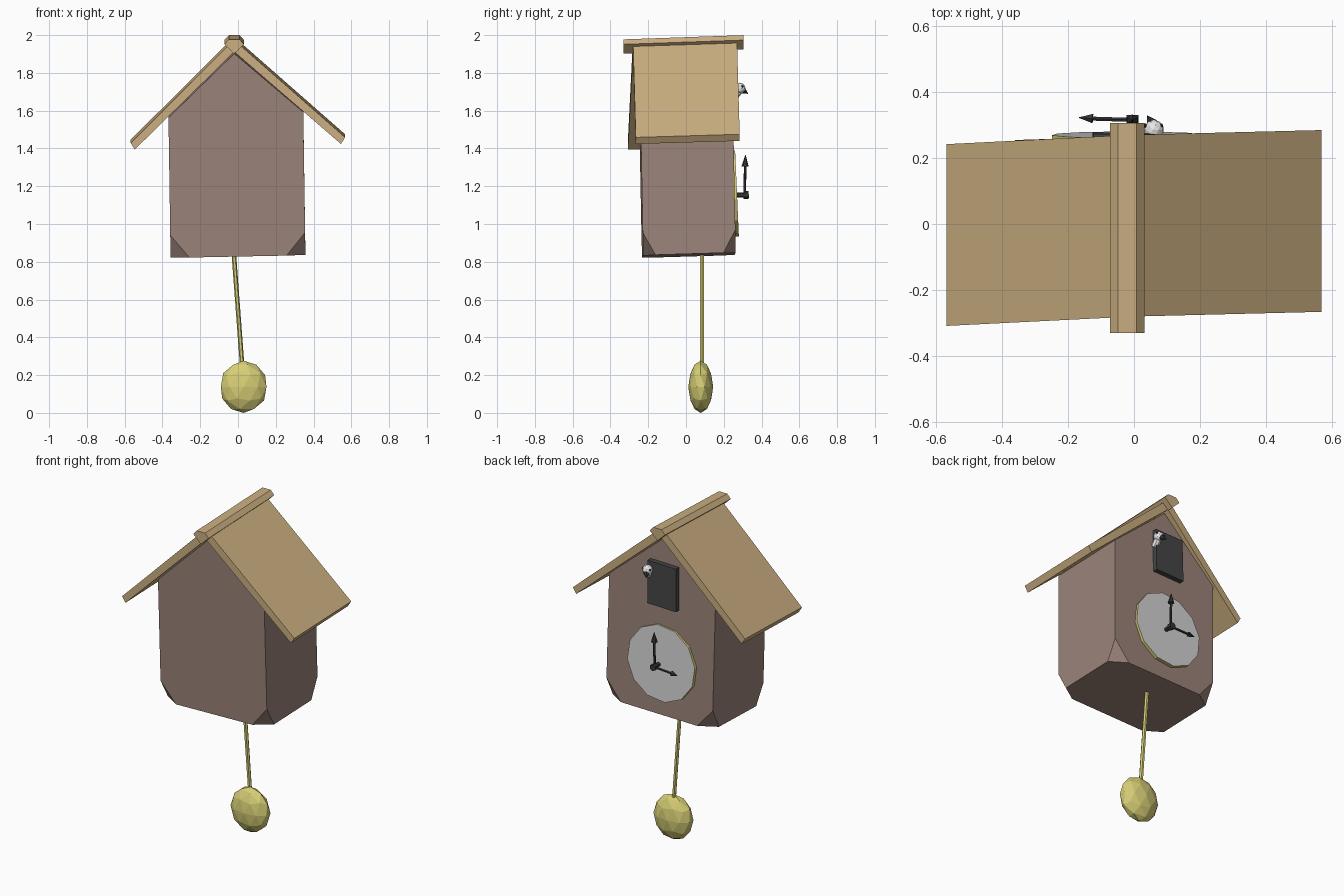
import bpy, bmesh, math
from mathutils import Vector, Matrix

if "Cube" in bpy.data.objects:
    bpy.data.objects.remove(bpy.data.objects["Cube"])


def mat(name, r, g, b):
    m = bpy.data.materials.new(name)
    m.diffuse_color = (r, g, b, 1)
    m.use_nodes = True
    m.node_tree.nodes["Principled BSDF"].inputs["Base Color"].default_value = m.diffuse_color
    return m


WALL = mat("brown_wall", 0.33, 0.23, 0.195)
ROOF = mat("tan_roof", 0.60, 0.43, 0.22)
BRASS = mat("yellow_brass", 0.68, 0.62, 0.18)
DIAL = mat("pale_grey_dial", 0.65, 0.65, 0.65)
WHITE = mat("white_feather", 0.8, 0.8, 0.8)
DARK = mat("dark_door", 0.06, 0.06, 0.06)
BLACK = mat("black_hands", 0.035, 0.035, 0.035)


def finish(name, bm, *mats):
    bmesh.ops.recalc_face_normals(bm, faces=bm.faces)
    me = bpy.data.meshes.new(name)
    bm.to_mesh(me)
    bm.free()
    for m in mats:
        me.materials.append(m)
    ob = bpy.data.objects.new(name, me)
    bpy.context.collection.objects.link(ob)
    return ob


def prism(profile, y0, y1):
    """Extrude an x/z profile from y0 to y1."""
    bm = bmesh.new()
    a = [bm.verts.new((x, y0, z)) for x, z in profile]
    b = [bm.verts.new((x, y1, z)) for x, z in profile]
    bm.faces.new(a)
    bm.faces.new(b[::-1])
    n = len(a)
    for i in range(n):
        j = (i + 1) % n
        bm.faces.new((a[i], b[i], b[j], a[j]))
    bmesh.ops.recalc_face_normals(bm, faces=bm.faces)
    return bm


def skew(bm, fn):
    for v in bm.verts:
        v.co = Vector(fn(*v.co))


def add_rod(bm, p, q, r1, r2, sides=6):
    """Tapered rod between two points."""
    p, q = Vector(p), Vector(q)
    d = q - p
    m = Matrix.Translation((p + q) / 2) @ d.to_track_quat('Z', 'Y').to_matrix().to_4x4()
    bmesh.ops.create_cone(bm, cap_ends=True, segments=sides, radius1=r1,
                          radius2=r2, depth=d.length, matrix=m)


def rods(name, m, *parts):
    bm = bmesh.new()
    for part in parts:
        add_rod(bm, *part)
    return finish(name, bm, m)


# House body: gabled block with the four lower corners cut off, leaning a little
W, D = 0.357, 0.245
bm = prism([(-W, 0), (W, 0), (W, 0.758), (-0.004, 1.075), (-W, 0.742)], -D, D)
for sx in (-1, 1):
    for sy in (-1, 1):
        bmesh.ops.bisect_plane(
            bm, geom=bm.verts[:] + bm.edges[:] + bm.faces[:], dist=1e-5,
            plane_co=(sx * W, sy * D, 0.12),
            plane_no=Vector((sx / 0.1, sy / 0.065, -1 / 0.12)).normalized(),
            clear_outer=True)
        bmesh.ops.holes_fill(bm, edges=[e for e in bm.edges if e.is_boundary])
skew(bm, lambda x, y, z: (x - 0.015 * z, y + 0.015 - 0.019 * z + 0.01 * x,
                          z + 0.835 + 0.02 * x + 0.03 * y))
finish("house_body", bm, WALL)

# Roof panels, each set slightly askew
panels = {
    "roof_right": ([(0.005, 1.96), (-0.02, 1.92), (0.545, 1.432), (0.567, 1.467)], 0.025),
    "roof_left": ([(-0.045, 1.96), (-0.02, 1.92), (-0.547, 1.402), (-0.568, 1.438)], 0.05),
}
for name, (profile, turn) in panels.items():
    bm = prism(profile, -0.28, 0.27)
    skew(bm, lambda x, y, z: (x, y + turn * x, z + 0.03 * y))
    finish(name, bm, ROOF)

# Ridge beam
bm = prism([(-0.048, 1.989), (0.008, 1.989), (0.032, 1.963), (-0.02, 1.913), (-0.072, 1.963)],
           -0.33, 0.305)
skew(bm, lambda x, y, z: (x, y, z + 0.035 * y))
finish("ridge_beam", bm, ROOF)

# Clock dial: brass rim, pale face
bm = bmesh.new()
bmesh.ops.create_cone(bm, cap_ends=True, segments=12, radius1=0.23, radius2=0.23, depth=0.04)
bm.normal_update()
for f in bm.faces:
    f.material_index = 1 if f.normal.z > 0.5 else 0
bmesh.ops.transform(bm, verts=bm.verts, matrix=Matrix.Translation((-0.02, 0.25, 1.16))
                    @ Matrix.Rotation(math.radians(-87.5), 4, 'X')
                    @ Matrix.Rotation(math.radians(8), 4, 'Z'))
finish("clock_dial", bm, BRASS, DIAL)

# Hands and hub
HX, HZ = -0.005, 1.153
rods("hand_hub", BLACK, ((HX, 0.25, HZ), (HX, 0.31, HZ), 0.013, 0.013),
     ((HX, 0.304, HZ), (HX, 0.33, HZ), 0.021, 0.021))
rods("minute_hand", BLACK, ((HX, 0.31, HZ), (HX, 0.314, 1.32), 0.007, 0.007),
     ((HX, 0.313, 1.305), (HX, 0.315, 1.365), 0.019, 0.001))
rods("hour_hand", BLACK, ((HX, 0.315, HZ), (-0.13, 0.319, 1.147), 0.007, 0.007),
     ((-0.125, 0.319, 1.147), (-0.167, 0.322, 1.143), 0.016, 0.001))

# Bird door
bm = prism([(-0.125, 1.505), (0.068, 1.51), (0.068, 1.77), (-0.122, 1.765)], 0.235, 0.275)
skew(bm, lambda x, y, z: (x, y - 0.019 * (z - 1.64), z))
finish("bird_door", bm, DARK)

# Bird: head, neck, beak and eyes
bm = bmesh.new()
bmesh.ops.create_icosphere(bm, subdivisions=2, radius=0.03,
                           matrix=Matrix.Translation((0.06, 0.285, 1.718)))
add_rod(bm, (0.062, 0.25, 1.665), (0.06, 0.283, 1.712), 0.02, 0.022, 8)
finish("bird", bm, WHITE)
rods("bird_beak", BLACK, ((0.056, 0.302, 1.708), (0.04, 0.328, 1.69), 0.019, 0.001))
bm = bmesh.new()
for ex in (0.034, 0.082):
    bmesh.ops.create_icosphere(bm, subdivisions=1, radius=0.007,
                               matrix=Matrix.Translation((ex, 0.298, 1.728)))
finish("bird_eyes", bm, BLACK)

# Pendulum rod and flattened bob
rods("pendulum_rod", BRASS, ((-0.025, 0.085, 0.88), (0.022, 0.085, 0.25), 0.012, 0.012))
bm = bmesh.new()
bmesh.ops.create_icosphere(bm, subdivisions=2, radius=1)
bmesh.ops.transform(bm, verts=bm.verts, matrix=Matrix.Translation((0.03, 0.078, 0.138))
                    @ Matrix.Diagonal((0.127, 0.066, 0.138, 1)))
finish("pendulum_bob", bm, BRASS)
